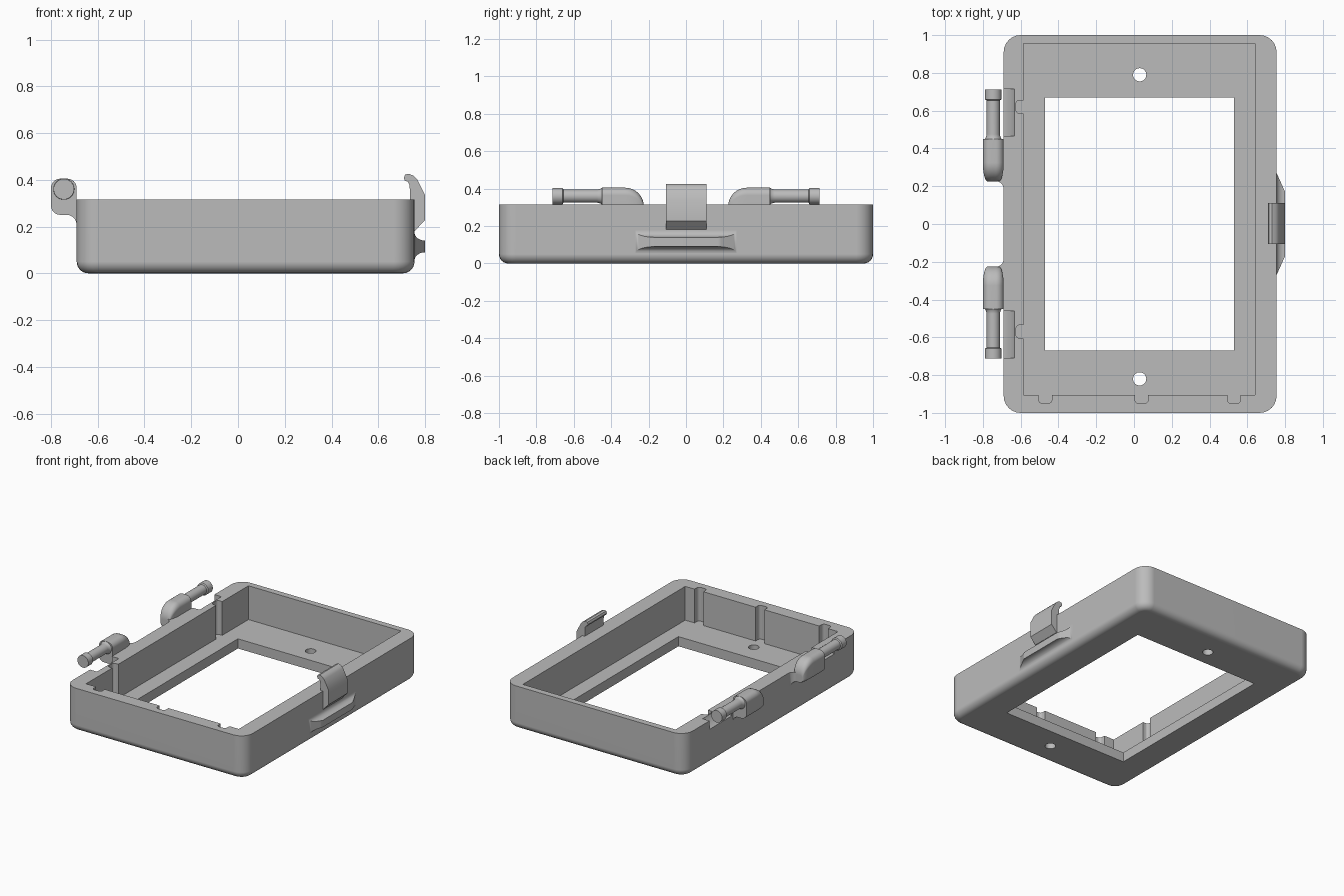
import bpy, bmesh
from math import sin, cos, pi, radians

if "Cube" in bpy.data.objects:
    bpy.data.objects.remove(bpy.data.objects["Cube"], do_unlink=True)

grey = bpy.data.materials.new("plain_grey")
grey.use_nodes = True
GREY = (0.5, 0.5, 0.5, 1)
grey.diffuse_color = GREY
grey.node_tree.nodes["Principled BSDF"].inputs["Base Color"].default_value = GREY


def loft(name, rings):
    """Skin a closed solid through rings with equal point counts."""
    bm = bmesh.new()
    vs = [[bm.verts.new(p) for p in ring] for ring in rings]
    n = len(vs[0])
    for a, b in zip(vs, vs[1:]):
        for i in range(n):
            j = (i + 1) % n
            bm.faces.new((a[i], a[j], b[j], b[i]))
    bm.faces.new(vs[0])
    bm.faces.new(vs[-1])
    bmesh.ops.recalc_face_normals(bm, faces=bm.faces)
    mesh = bpy.data.meshes.new(name)
    bm.to_mesh(mesh)
    bm.free()
    mesh.materials.append(grey)
    obj = bpy.data.objects.new(name, mesh)
    bpy.context.collection.objects.link(obj)
    return obj


def round_rect(x0, x1, y0, y1, r, steps=6):
    """2D rounded rectangle."""
    pts = []
    for k, (cx, cy) in enumerate([(x1 - r, y1 - r), (x0 + r, y1 - r),
                                  (x0 + r, y0 + r), (x1 - r, y0 + r)]):
        for i in range(steps + 1):
            a = (k + i / steps) * pi / 2
            pts.append((cx + r * cos(a), cy + r * sin(a)))
    return pts


def circle(cx, cy, r, n=32):
    return [(cx + r * cos(2 * pi * i / n), cy + r * sin(2 * pi * i / n)) for i in range(n)]


def along_z(name, outline, z0, z1):
    return loft(name, [[(x, y, z) for x, y in outline] for z in (z0, z1)])


def along_y(name, outline, y0, y1):
    return loft(name, [[(x, y, z) for x, z in outline] for y in (y0, y1)])


def activate(obj):
    bpy.ops.object.select_all(action='DESELECT')
    obj.select_set(True)
    bpy.context.view_layer.objects.active = obj


def cut(obj, cutter):
    cutter.hide_render = True
    mod = obj.modifiers.new("cut", 'BOOLEAN')
    mod.operation, mod.solver, mod.object = 'DIFFERENCE', 'EXACT', cutter
    activate(obj)
    bpy.ops.object.modifier_apply(modifier=mod.name)
    bpy.data.objects.remove(cutter, do_unlink=True)


def smooth(obj):
    activate(obj)
    bpy.ops.object.shade_smooth_by_angle(angle=radians(32))
    mod = obj.modifiers.new("flat_sides", 'WEIGHTED_NORMAL')
    mod.keep_sharp = True


# Main dimensions
L, R, TOP, FLOOR = -0.69, 0.755, 0.315, 0.07
PIN_X, PIN_Z = -0.745, 0.36

# Frame shell with rounded bottom edge
fillet = 0.05
rings = []
for i in range(7):
    a = i / 6 * pi / 2
    d = fillet * (1 - sin(a))
    z = fillet * (1 - cos(a))
    rings.append([(x, y, z) for x, y in
                  round_rect(L + d, R - d, -1 + d, 1 - d, 0.09 - d)])
rings.append([(x, y, TOP) for x, y in round_rect(L, R, -1, 1, 0.09)])
frame = loft("frame", rings)

# Tray cavity, window and screw holes
box = lambda x0, x1, y0, y1: [(x0, y0), (x1, y0), (x1, y1), (x0, y1)]
cut(frame, along_z("cavity", box(-0.585, 0.64, -0.905, 0.955), FLOOR, 1))
cut(frame, along_z("window", box(-0.47, 0.53, -0.67, 0.67), -1, 1))
for y in (0.79, -0.82):
    cut(frame, along_z("screw_hole", circle(0.03, y, 0.035), -1, 1))

# Upright grooves in the inner walls
for x in (-0.47, 0.04, 0.53):
    cut(frame, along_z("groove", round_rect(x - 0.035, x + 0.035, -0.95, -0.85, 0.02), FLOOR, 1))
for y in (0.62, -0.57):
    cut(frame, along_z("groove", round_rect(-0.625, -0.53, y - 0.035, y + 0.035, 0.02), FLOOR, 1))

# Curved hinge clearances in the rim
for y0, y1 in ((0.465, 0.715), (-0.71, -0.46)):
    cut(frame, along_y("clearance", circle(PIN_X, PIN_Z, 0.12, 48), y0, y1))
smooth(frame)

# Hinge knuckles, fillets and pins, one set at each end
for s, side in ((1, "back"), (-1, "front")):
    rings = []
    for i in range(9):
        a = i / 8 * pi / 2
        hw = 0.055 - 0.025 * (1 - sin(a))
        y = 0.225 + 0.1 * (1 - cos(a))
        outline = round_rect(PIN_X - hw, PIN_X + hw, 0.25, 0.305 + 0.1 * sin(a), 0.02 + 0.02 * sin(a))
        rings.append([(x, s * y, z) for x, z in outline])
    rings.append([(x, s * 0.45, z) for x, _, z in rings[-1]])
    smooth(loft(side + "_hinge_knuckle", rings))

    rings = [[(L + 0.02, s * y, z) for y, z in box(0.18, 0.45, 0.205, TOP)]]
    for i in range(9):
        a = i / 8 * pi / 2
        d = 0.045 * (1 - sin(a))
        rings.append([(L - 0.045 * (1 - cos(a)), s * y, z)
                      for y, z in box(0.228 - d, 0.449, 0.251 - d, TOP)])
    smooth(loft(side + "_hinge_fillet", rings))

    steps = [(0.43, 0.045), (0.45, 0.045), (0.458, 0.039), (0.475, 0.035),
             (0.655, 0.035), (0.66, 0.044), (0.713, 0.044)]
    smooth(loft(side + "_hinge_pin",
                [[(x, s * y, z) for x, z in circle(PIN_X, PIN_Z, r)] for y, r in steps]))

# Latch hook
hook = [(0.74, 0.18), (0.757, 0.182), (0.80, 0.228), (0.80, 0.335), (0.766, 0.402),
        (0.75, 0.418), (0.73, 0.426), (0.715, 0.422), (0.709, 0.408), (0.714, 0.396),
        (0.726, 0.392), (0.733, 0.38), (0.735, 0.36), (0.735, 0.30)]
smooth(along_y("latch_hook", hook, -0.107, 0.11))

# Finger ledge below the latch, tapering outward
rings = [[(R - 0.02, y, z) for y, z in box(-0.27, 0.27, 0.055, 0.175)]]
for i in range(9):
    a = i / 8 * pi / 2
    t, d = 1 - cos(a), 0.035 * (1 - sin(a))
    w = 0.27 - 0.1 * t
    rings.append([(R + 0.045 * t, y, z) for y, z in box(-w, w, 0.09 - d, 0.14 + d)])
smooth(loft("finger_ledge", rings))
